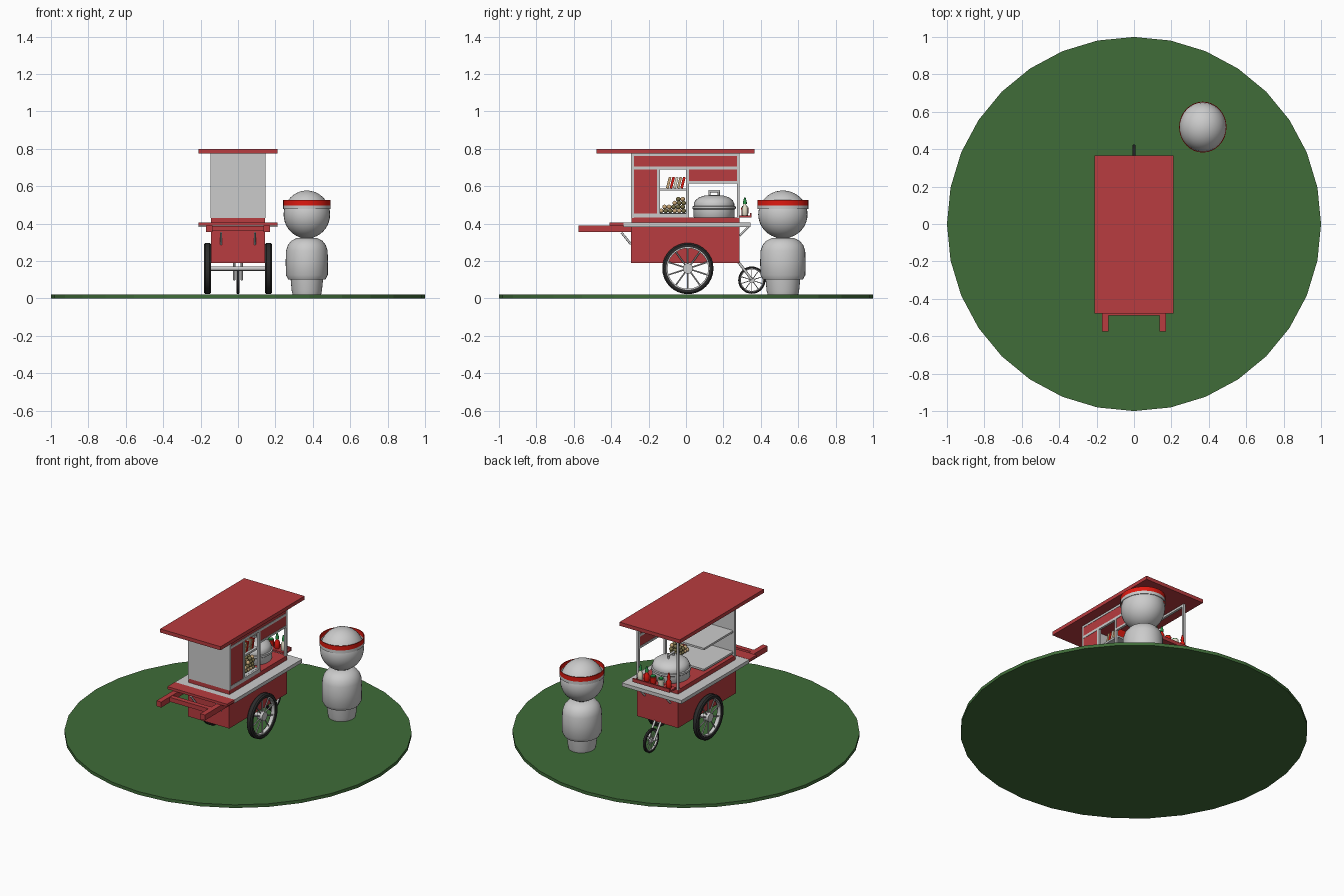
import bpy, bmesh, math, random
from mathutils import Vector, Matrix

if "Cube" in bpy.data.objects:
    bpy.data.objects.remove(bpy.data.objects["Cube"])

random.seed(4)


def mat(name, r, g, b):
    m = bpy.data.materials.new(name)
    m.diffuse_color = (r, g, b, 1)
    m.use_nodes = True
    m.node_tree.nodes["Principled BSDF"].inputs["Base Color"].default_value = m.diffuse_color
    return m


RED = mat("cart_red", 0.48, 0.045, 0.05)
BRIGHT = mat("bright_red", 0.75, 0.01, 0.005)
GREEN = mat("grass_green", 0.05, 0.15, 0.04)
BLACK = mat("rubber", 0.025, 0.025, 0.025)
OLIVE = mat("olive", 0.2, 0.17, 0.07)
TAN = mat("tan", 0.6, 0.4, 0.2)
LEAF = mat("cap_green", 0.02, 0.3, 0.06)
CREAM = mat("cream", 0.8, 0.75, 0.6)


def finish(name, bm, m=None, smooth=False):
    bmesh.ops.recalc_face_normals(bm, faces=bm.faces)
    me = bpy.data.meshes.new(name)
    bm.to_mesh(me)
    bm.free()
    o = bpy.data.objects.new(name, me)
    bpy.context.collection.objects.link(o)
    if m:
        me.materials.append(m)
    if smooth:
        bpy.context.view_layer.objects.active = o
        bpy.ops.object.select_all(action='DESELECT')
        o.select_set(True)
        bpy.ops.object.shade_smooth_by_angle(angle=math.radians(40))
    return o


def box(name, x, y, z, m=None):
    """Box from three (low, high) ranges."""
    bm = bmesh.new()
    c = Vector([(a + b) / 2 for a, b in (x, y, z)])
    s = Matrix.Diagonal([b - a for a, b in (x, y, z)] + [1])
    bmesh.ops.create_cube(bm, size=1, matrix=Matrix.Translation(c) @ s)
    return finish(name, bm, m)


def rod(name, p, q, r, m=None, seg=10):
    p, q = Vector(p), Vector(q)
    d = q - p
    bm = bmesh.new()
    mx = Matrix.Translation((p + q) / 2) @ d.to_track_quat('Z', 'Y').to_matrix().to_4x4()
    bmesh.ops.create_cone(bm, cap_ends=True, segments=seg, radius1=r, radius2=r, depth=d.length, matrix=mx)
    return finish(name, bm, m, True)


def lathe(name, prof, loc, m=None, seg=32, closed=False, axis_x=False, scale=(1, 1, 1)):
    """Revolve (radius, height) points about z, or about x for wheels."""
    bm = bmesh.new()
    vs = [bm.verts.new((r, 0, z)) for r, z in prof]
    es = [bm.edges.new(e) for e in zip(vs, vs[1:] + vs[:1] if closed else vs[1:])]
    bmesh.ops.spin(bm, geom=vs + es, cent=(0, 0, 0), axis=(0, 0, 1), angle=2 * math.pi, steps=seg)
    bmesh.ops.remove_doubles(bm, verts=bm.verts, dist=1e-5)
    mx = Matrix.Translation(loc)
    if axis_x:
        mx = mx @ Matrix.Rotation(math.pi / 2, 4, 'Y')
    bm.transform(mx @ Matrix.Diagonal((*scale, 1)))
    return finish(name, bm, m, True)


def wheel(name, x, y, z, r, hw, spokes):
    t = r * 0.16
    lathe(name + "_tyre", [(r - t, -hw), (r - t * .35, -hw), (r, -hw * .6), (r, hw * .6),
                           (r - t * .35, hw), (r - t, hw)], (x, y, z), BLACK, 32, True, True)
    lathe(name + "_rim", [(r - t * 1.3, -hw * .6), (r - t, -hw * .6), (r - t, hw * .6),
                          (r - t * 1.3, hw * .6)], (x, y, z), None, 32, True, True)
    rod(name + "_hub", (x - hw, y, z), (x + hw, y, z), r * .2, None, 16)
    for i in range(spokes):
        a = 2 * math.pi * (i + .5) / spokes
        d = Vector((0, math.cos(a), math.sin(a)))
        c = Vector((x, y, z))
        rod(name + "_spoke", c + d * r * .15, c + d * (r - t), r * .03, None, 6)


# ground disc
bm = bmesh.new()
bmesh.ops.create_cone(bm, cap_ends=True, segments=32, radius1=1, radius2=1, depth=.02,
                      matrix=Matrix.Translation((0, 0, .01)))
finish("grass_disc", bm, GREEN)

# lower cart body, counter and push handles
box("cart_body", (-.145, .145), (-.295, .287), (.19, .385), RED)
box("counter", (-.21, .21), (-.335, .345), (.383, .405))
box("rear_shelf", (-.21, .21), (-.41, -.335), (.39, .406), RED)
for s in (-1, 1):
    box("push_handle", sorted((s * .137, s * .17)), (-.575, -.29), (.355, .39), RED)
    rod("rear_brace", (s * .09, -.345, .352), (s * .09, -.295, .29), .006)
    rod("front_brace", (s * .09, .335, .385), (s * .09, .285, .335), .006)
    wheel("side_wheel", s * .163, .01, .16, .137, .018, 10)
    rod("wheel_fork", (s * .02, .28, .195), (s * .02, .352, .1), .007)
box("handle_crossbar", (-.14, .14), (-.49, -.46), (.36, .388), RED)
rod("axle", (-.17, .01, .16), (.17, .01, .16), .012)
wheel("front_wheel", 0, .352, .098, .073, .009, 10)

# cabinet plinth, posts and back panel
box("plinth", (-.145, .145), (-.292, .287), (.405, .432), RED)
for x in (-.14, .14):
    for y in (-.285, .28):
        box("corner_post", (x - .007, x + .007), (y - .007, y + .007), (.43, .776))
    box("top_rail", (x - .007, x + .007), (-.29, .287), (.762, .776))
box("back_panel", (-.145, .145), (-.293, -.283), (.43, .776))

# customer side: frames and red sign boards
for y in (-.147, .008):
    box("frame_upright", (.133, .147), (y - .008, y + .008), (.432, .7))
box("frame_mid_rail", (.133, .147), (-.29, .287), (.69, .706))
box("frame_sill", (.133, .147), (-.29, .01), (.432, .455))
box("frame_sign_rail", (.133, .147), (.01, .287), (.615, .628))
box("long_sign", (.136, .145), (-.28, .275), (.706, .762), RED)
box("tall_sign", (.136, .145), (-.28, -.152), (.455, .69), RED)
box("short_sign", (.136, .145), (.014, .275), (.628, .69), RED)
for z in (.45, .583):
    box("shelf", (-.135, .135), (-.285, .012), (z - .006, z + .006))

# roof
box("roof", (-.212, .212), (-.478, .365), (.775, .798), RED)

# food balls stacked on the lower shelf, rising to one side
for x in (.085, .112):
    for row in range(4):
        for i in range(6 - row - row // 2):
            bm = bmesh.new()
            c = (x, -.012 - .024 * i - .006 * (row % 2), .468 + .021 * row)
            bmesh.ops.create_uvsphere(bm, u_segments=12, v_segments=8, radius=.0125,
                                      matrix=Matrix.Translation(c))
            finish("food_ball", bm, random.choice((OLIVE, TAN, OLIVE)), True)

# leaning packets on the upper shelf
for i in range(5):
    o = box("packet", (-.035, .035), (-.007, .007), (0, .062), (TAN, BRIGHT, CREAM)[i % 3])
    o.location = (.085, -.1 + .019 * i, .589)
    o.rotation_euler.x = -.25

# soup pot with lid and handle
pot = (0, .15, .43)
lathe("soup_pot", [(0, 0), (.105, 0), (.11, .006), (.11, .045), (.116, .05), (.116, .056), (0, .056)], pot)
lathe("pot_lid", [(0, .056), (.116, .056), (.116, .062), (.108, .064), (.108, .078), (.1, .095),
                  (.08, .11), (.05, .12), (0, .124)], pot)
for y in (.125, .175):
    rod("lid_handle_leg", (0, y, .545), (0, y, .575), .006)
rod("lid_handle_grip", (0, .119, .573), (0, .181, .573), .007)

# condiment rack with jars and bottles
box("condiment_rack", (-.13, .13), (.285, .35), (.434, .444), RED)
box("rack_rim", (-.13, .13), (.343, .35), (.44, .457), RED)
BOTTLE = [(0, 0), (.014, 0), (.016, .004), (.016, .04), (.007, .056), (.007, .062), (0, .062)]
CAP = [(0, .06), (.01, .06), (.01, .072), (.004, .095), (0, .095)]
JAR = [(0, 0), (.017, 0), (.02, .035), (.02, .042), (0, .042)]
for x, body, cap in ((.1, CREAM, LEAF), (.055, BRIGHT, LEAF), (-.1, BRIGHT, BRIGHT)):
    lathe("sauce_bottle", BOTTLE, (x, .315, .444), body, 16)
    lathe("bottle_cap", CAP, (x, .315, .444), cap, 16)
for x, m in ((.01, BRIGHT), (-.045, CREAM)):
    lathe("condiment_jar", JAR, (x, .315, .444), m, 16)
    rod("jar_lid", (x, .315, .484), (x, .315, .494), .015, LEAF, 16)

# customer figure: legs, torso, head and open headband
spot = (.368, .518, 0)
oval = (.95, 1.02, 1)
lathe("figure_legs", [(0, .02), (.08, .02), (.085, .04), (.092, .11), (0, .11)], spot, None, 32, scale=oval)
lathe("figure_torso", [(0, .1), (.105, .102), (.118, .125), (.119, .2), (.117, .255), (.107, .285),
                       (.088, .308), (.06, .322), (0, .328)], spot, None, 32, scale=oval)
bm = bmesh.new()
bmesh.ops.create_uvsphere(bm, u_segments=32, v_segments=20, radius=.128,
                          matrix=Matrix.Translation((.368, .518, .449)) @ Matrix.Diagonal((.97, 1.03, 1, 1)))
finish("figure_head", bm, None, True)
lathe("headband_lower", [(.128, .478), (.132, .478), (.132, .497), (.128, .497)], spot, None, 32, True,
      scale=(.96, 1.03, 1))
lathe("headband_upper", [(.128, .497), (.132, .497), (.132, .525), (.128, .525)], spot, BRIGHT, 32, True,
      scale=(.96, 1.03, 1))
